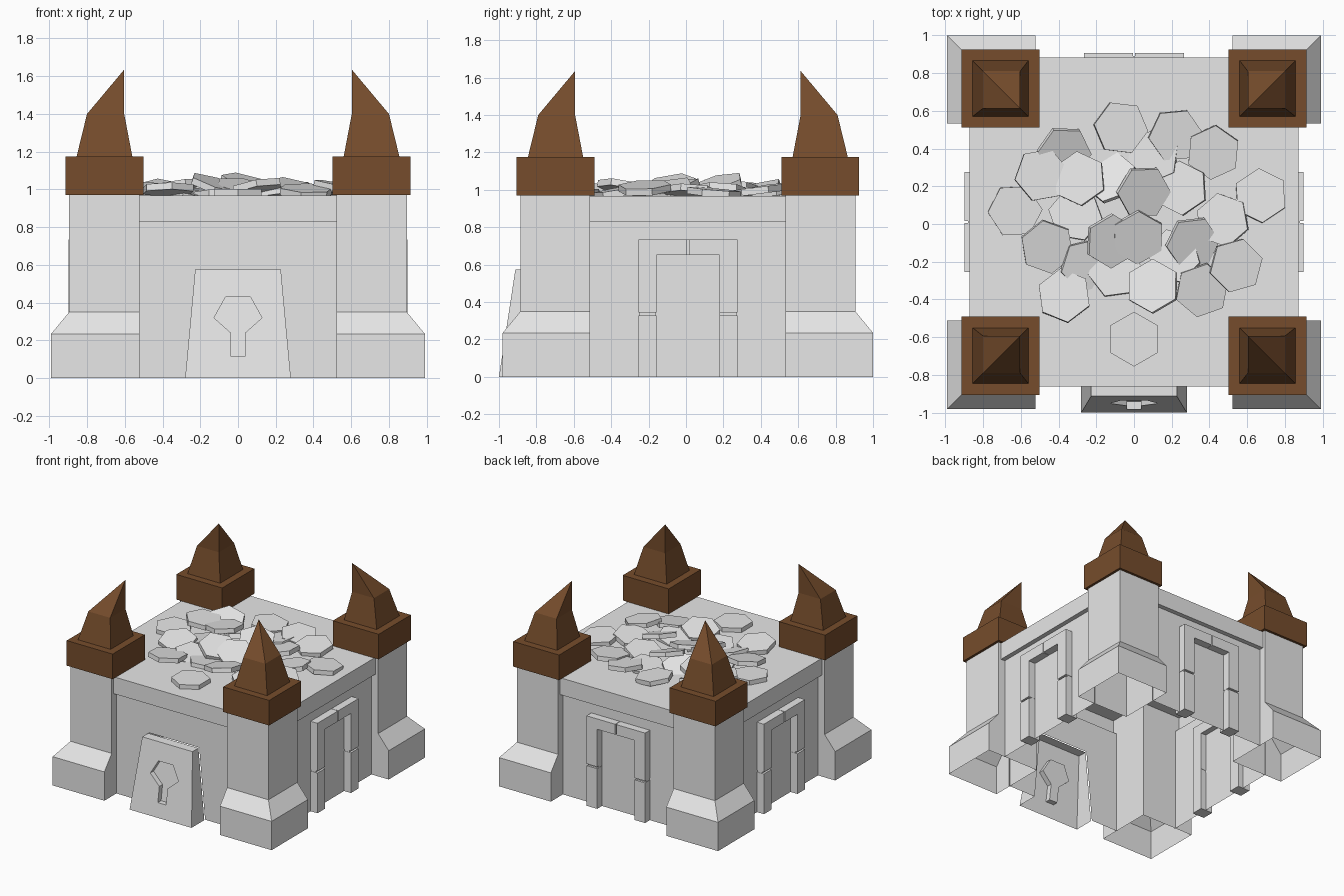
import bpy, bmesh, math
from mathutils import Matrix, Vector

if "Cube" in bpy.data.objects:
    bpy.data.objects.remove(bpy.data.objects["Cube"])

CY = 0.01  # slight offset of the building's centre along y


def material(name, rgb):
    m = bpy.data.materials.new(name)
    m.diffuse_color = (*rgb, 1)
    m.use_nodes = True
    m.node_tree.nodes["Principled BSDF"].inputs["Base Color"].default_value = m.diffuse_color
    return m


STONE = material("light grey stone", (0.8, 0.8, 0.8))
BROWN = material("brown roof", (0.18, 0.073, 0.025))


def finish(name, bm, mat, recalc=True):
    bmesh.ops.remove_doubles(bm, verts=bm.verts, dist=1e-5)
    if recalc:
        bmesh.ops.recalc_face_normals(bm, faces=bm.faces)
    me = bpy.data.meshes.new(name)
    bm.to_mesh(me)
    bm.free()
    me.materials.append(mat)
    ob = bpy.data.objects.new(name, me)
    bpy.context.collection.objects.link(ob)
    return ob


def loft(bm, rings, top=True, bottom=True):
    """Skin a list of equally long point rings."""
    vs = [[bm.verts.new(p) for p in r] for r in rings]
    n = len(vs[0])
    for a, b in zip(vs, vs[1:]):
        for i in range(n):
            j = (i + 1) % n
            bm.faces.new((a[i], a[j], b[j], b[i]))
    if bottom:
        bm.faces.new(vs[0][::-1])
    if top:
        bm.faces.new(vs[-1])


def rect(x0, x1, y0, y1, z):
    return [(x0, y0, z), (x1, y0, z), (x1, y1, z), (x0, y1, z)]


def box(bm, x0, x1, y0, y1, z0, z1):
    loft(bm, [rect(x0, x1, y0, y1, z0), rect(x0, x1, y0, y1, z1)])


def corner_rings(sx, sy, levels):
    """Square rings at one corner: (z, inner, outer) distances from the centre."""
    return [[(sx * x, sy * y + CY, z) for x, y in ((a, a), (b, a), (b, b), (a, b))]
            for z, a, b in levels]


def turned(k):
    return Matrix.Translation((0, CY, 0)) @ Matrix.Rotation(k * math.pi / 2, 4, 'Z')


# Corner towers with flared bases, roof blocks and leaning horns
for sx in (-1, 1):
    for sy in (-1, 1):
        tag = ("front" if sy < 0 else "back") + ("_left" if sx < 0 else "_right")
        bm = bmesh.new()
        loft(bm, corner_rings(sx, sy, [(0, .522, .99), (.235, .522, .99),
                                       (.35, .522, .895), (.97, .522, .895)]), bottom=False)
        finish("tower_" + tag, bm, STONE)
        bm = bmesh.new()
        loft(bm, corner_rings(sx, sy, [(.97, .5, .915), (1.175, .5, .915)]))
        finish("tower_cap_" + tag, bm, BROWN)
        bm = bmesh.new()
        loft(bm, corner_rings(sx, sy, [(1.175, .56, .855), (1.4, .603, .8),
                                       (1.635, .603, .603)]), top=False, bottom=False)
        finish("horn_" + tag, bm, BROWN)

# Thin walls between the towers, the front one open behind the gate
bm = bmesh.new()
W = -.835
side_wall = [(-.53, 0), (.53, 0), (.53, .84), (-.53, .84)]
front_wall = [(.53, 0), (.53, .84), (-.53, .84), (-.53, 0), (-.28, 0), (-.227, .575),
              (.227, .575), (.28, 0)]
for k in range(4):
    bm.faces.new([bm.verts.new(turned(k) @ Vector((x, W, z)))
                  for x, z in (side_wall if k else front_wall)])
finish("walls", bm, STONE, recalc=False)

# Overhanging roof: top sheet with a rim, hollow underneath
bm = bmesh.new()
R, Q = .872, .835
loft(bm, [rect(-Q, Q, CY - Q, CY + Q, .83), rect(-R, R, CY - R, CY + R, .83),
          rect(-R, R, CY - R, CY + R, .968)], bottom=False)
finish("roof", bm, STONE)

# Side and back door frames: split posts and split lintel with recessed joints
for k, side in ((1, "right"), (2, "back"), (3, "left")):
    bm = bmesh.new()
    for s in (-1, 1):
        def sbox(a, b, z0, z1, y0=-.897):
            box(bm, min(s * a, s * b), max(s * a, s * b), y0, -.79, z0, z1)
        sbox(.168, .265, 0, .328)
        sbox(.17, .262, .328, .343, -.88)
        sbox(.168, .265, .343, .735)
        sbox(.005, .168, .65, .735)
        sbox(0, .005, .652, .733, -.88)
    bm.transform(turned(k))
    finish("door_frame_" + side, bm, STONE)

# Front gate: sloping slab with a keyhole recess, hollow at the back and below
bm = bmesh.new()
loft(bm, [rect(-.28, .28, -1.0, W, 0), rect(-.227, .227, -.912, W, .575)])
gate = finish("front_gate", bm, STONE)
key = [(-.037, .115), (.037, .115), (.037, .24), (.127, .32), (.066, .43),
       (-.066, .43), (-.127, .32), (-.037, .24)]
bm = bmesh.new()
loft(bm, [[(x, -1.1, z) for x, z in key],
          [(x, -1.0 + .153 * z + .042, z) for x, z in key]])
cutter = finish("keyhole_cutter", bm, STONE)
cutter.hide_render = True
mod = gate.modifiers.new("keyhole", 'BOOLEAN')
mod.operation, mod.solver, mod.object = 'DIFFERENCE', 'EXACT', cutter
bpy.context.view_layer.objects.active = gate
bpy.ops.object.modifier_apply(modifier="keyhole")
bpy.data.objects.remove(cutter)
bm = bmesh.new()
bm.from_mesh(gate.data)
hidden = [f for f in bm.faces if f.calc_center_median().z < .001 or f.normal.y > .9]
bmesh.ops.delete(bm, geom=hidden, context='FACES')
bm.to_mesh(gate.data)
bm.free()

# Heap of hexagonal roof stones: x, y, height, lean (positive leans right and front), spin
stones = [
    (-.07, .51, .99, 5, 53), (.22, .47, 1.0, 8, 5), (.42, .38, .995, 5, 25),
    (.67, .15, .985, -2, 34), (-.63, .07, .985, 2, 3), (-.37, .38, .99, 20, 57),
    (-.49, .26, 1.015, 2, 10), (-.29, .24, 1.02, -9, 35), (-.46, -.12, .995, 10, 40),
    (-.12, -.09, 1.02, 20, 28), (.05, .17, 1.025, 20, 0), (.02, -.07, 1.005, 16, 30),
    (-.37, -.38, 1.0, -6, 38), (.10, -.33, 1.01, -14, 30), (.36, -.35, .99, 9, 20),
    (.54, -.22, 1.01, 9, 15), (.31, -.10, 1.0, 20, 5), (.47, .02, .99, -9, 40),
    (-.13, .25, .985, -22, 20), (-.31, .05, .975, -7, 50), (.25, .19, .995, -10, 33),
    (-.25, -.22, .97, 14, 12), (.21, -.17, .98, -9, 45), (.10, .36, .975, -8, 22),
    (-.10, -.25, .965, -5, 8), (0, -.61, .985, 0, 30)]
bm = bmesh.new()
for i, (x, y, z, lean, spin) in enumerate(stones):
    cross = 0 if y < -.6 else (i % 3 - 1) * 5
    m = (Matrix.Translation((x, y, z))
         @ Matrix.Rotation(math.radians(lean), 4, Vector((1, 1, 0)))
         @ Matrix.Rotation(math.radians(cross), 4, Vector((1, -1, 0)))
         @ Matrix.Rotation(math.radians(spin - 90), 4, 'Z'))
    bmesh.ops.create_cone(bm, cap_ends=True, segments=6, radius1=.145, radius2=.145,
                          depth=.036, matrix=m)
finish("roof_stones", bm, STONE)
